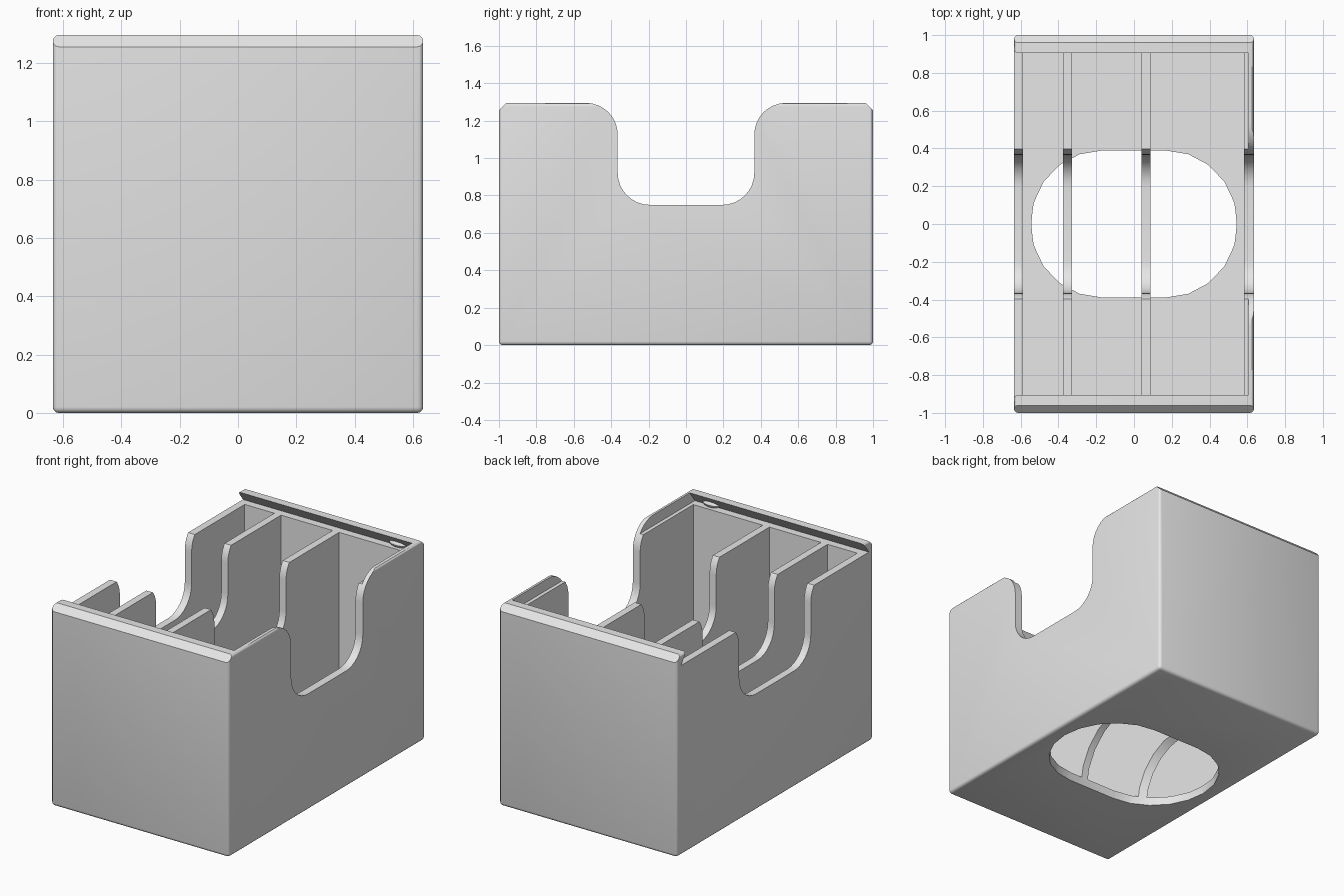
import bpy, bmesh, math
from mathutils import Matrix, Vector

cube = bpy.data.objects.get("Cube")
if cube:
    bpy.data.objects.remove(cube, do_unlink=True)

W, L, H = 0.635, 1.0, 1.295      # half width, half length, height
LEDGE = 1.225                    # height of the lid ledge and dividers
FLOOR = 0.05

grey = bpy.data.materials.new("light_grey")
grey.use_nodes = True
GREY = (0.8, 0.8, 0.8, 1)
grey.diffuse_color = GREY
grey.node_tree.nodes["Principled BSDF"].inputs["Base Color"].default_value = GREY


def make(name, bm):
    bmesh.ops.recalc_face_normals(bm, faces=bm.faces)
    mesh = bpy.data.meshes.new(name)
    bm.to_mesh(mesh)
    bm.free()
    mesh.materials.append(grey)
    ob = bpy.data.objects.new(name, mesh)
    bpy.context.collection.objects.link(ob)
    return ob


def box(name, lo, hi, bevel=0):
    lo, hi = Vector(lo), Vector(hi)
    bm = bmesh.new()
    bmesh.ops.create_cube(bm, size=1, matrix=Matrix.Translation((lo + hi) / 2)
                          @ Matrix.Diagonal((*(hi - lo), 1)))
    if bevel:
        bmesh.ops.bevel(bm, geom=bm.edges[:], offset=bevel, segments=3,
                        profile=0.5, affect='EDGES')
    return make(name, bm)


def prism(name, profile, x0, x1):
    """Extrude a (y, z) profile along x."""
    bm = bmesh.new()
    face = bm.faces.new([bm.verts.new((x0, y, z)) for y, z in profile])
    ext = bmesh.ops.extrude_face_region(bm, geom=[face])["geom"]
    bmesh.ops.translate(bm, vec=(x1 - x0, 0, 0),
                        verts=[v for v in ext if isinstance(v, bmesh.types.BMVert)])
    return make(name, bm)


def arc(cy, cz, r, a0, a1, n=8):
    angles = [math.radians(a0 + (a1 - a0) * i / n) for i in range(n + 1)]
    return [(cy + r * math.cos(a), cz + r * math.sin(a)) for a in angles]


def mirrored(half):
    return half + [(-y, z) for y, z in reversed(half)]


def select(ob):
    bpy.ops.object.select_all(action='DESELECT')
    ob.select_set(True)
    bpy.context.view_layer.objects.active = ob


def cut(target, cutter):
    select(target)
    mod = target.modifiers.new("cut", 'BOOLEAN')
    mod.operation, mod.solver, mod.object = 'DIFFERENCE', 'EXACT', cutter
    bpy.ops.object.modifier_apply(modifier=mod.name)
    bpy.data.objects.remove(cutter, do_unlink=True)


# Outer block with softened edges
body = box("divided_box", (-W, -L, 0), (W, L, H), bevel=0.02)

# Chamfers along the front and back top edges
for s in (-1, 1):
    cut(body, prism("chamfer_cutter", [(s * 0.957, H + 0.003), (s * 1.003, 1.252),
                                       (s * 1.1, 1.252), (s * 1.1, 1.4), (s * 0.957, 1.4)], -1, 1))

# Three compartments, leaving two thin dividers
for x0, x1 in ((-0.587, -0.375), (-0.328, 0.04), (0.087, 0.583)):
    cut(body, box("compartment_cutter", (x0, -0.907, FLOOR), (x1, 0.907, 1.26)))

# Dovetail lid channel, open at one end
cut(body, prism("lid_channel_cutter", mirrored([(0.957, LEDGE), (0.898, H + 0.01)]), -1, 0.607))

# Rounded finger notch through all the walls
R = 0.17
notch = [(0.535, 1.4)] + arc(0.535, H - R, R, 90, 180) + arc(0.365 - R, 0.75 + R, R, 0, -90)
cut(body, prism("notch_cutter", mirrored(notch), -1, 1))

# Capsule-shaped opening in the floor that also arches the dividers
bm = bmesh.new()
for dx in (-0.17, 0.17):
    bmesh.ops.create_uvsphere(
        bm, u_segments=20, v_segments=10, radius=1,
        matrix=Matrix.Translation((dx, 0, 0)) @ Matrix.Diagonal((0.38, 0.397, 0.39, 1))
        @ Matrix.Rotation(math.pi / 2, 4, 'Y'))
hull = bmesh.ops.convex_hull(bm, input=bm.verts[:])
inner = {e for e in hull["geom_interior"] + hull["geom_unused"] if isinstance(e, bmesh.types.BMVert)}
bmesh.ops.delete(bm, geom=list(inner), context='VERTS')
bmesh.ops.dissolve_limit(bm, angle_limit=0.01, verts=bm.verts[:], edges=bm.edges[:])
cut(body, make("floor_opening_cutter", bm))

select(body)
bpy.ops.object.shade_smooth_by_angle(angle=math.radians(30))

# Small snap bumps inside the lid channel
for s, side in ((-1, "front"), (1, "back")):
    bm = bmesh.new()
    bmesh.ops.create_uvsphere(
        bm, u_segments=16, v_segments=8, radius=1,
        matrix=Matrix.Translation((0.48, s * 0.948, 1.243)) @ Matrix.Diagonal((0.06, 0.03, 0.022, 1)))
    bump = make(side + "_snap_bump", bm)
    select(bump)
    bpy.ops.object.shade_smooth_by_angle(angle=math.radians(30))
